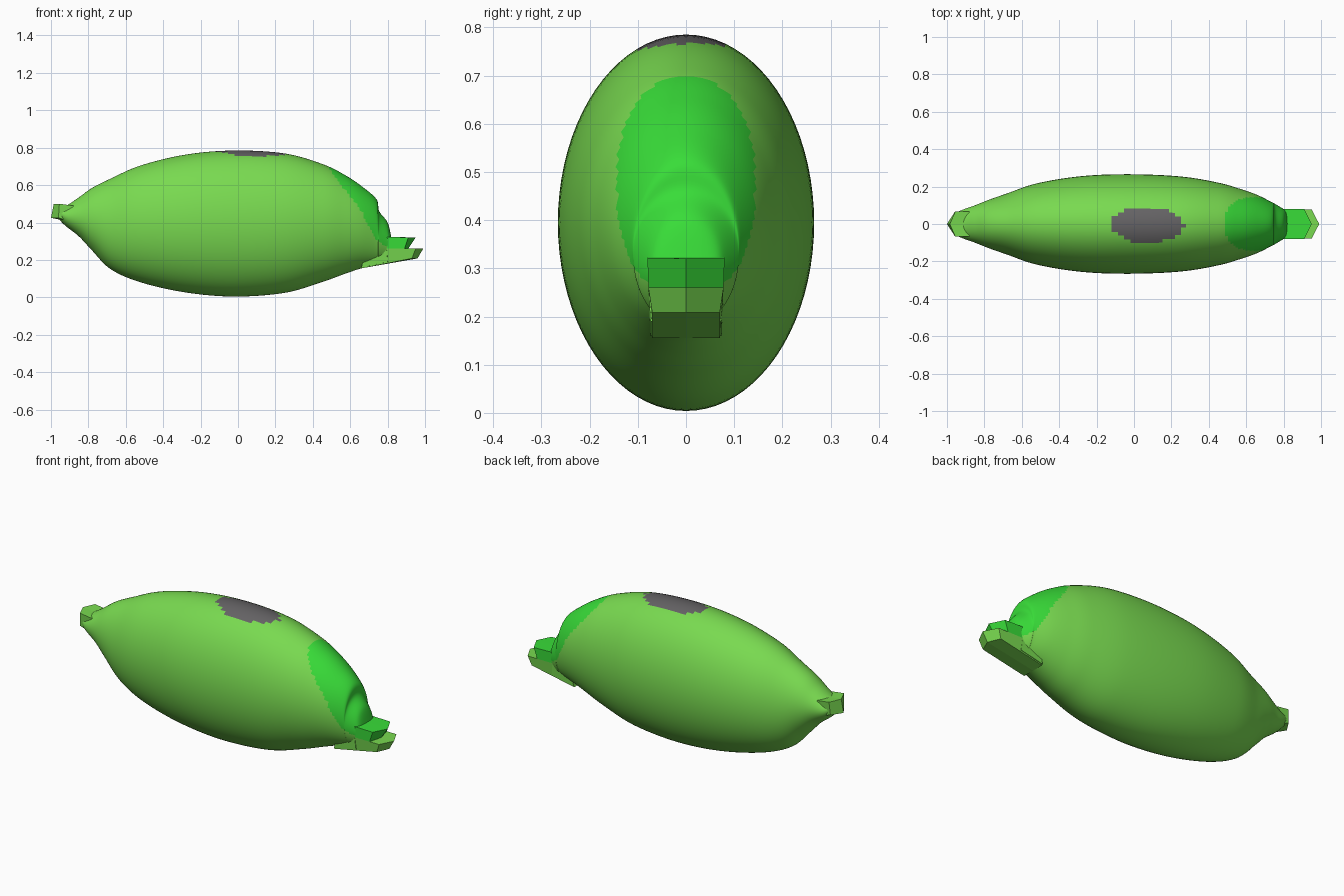
import bpy, bmesh, math

if "Cube" in bpy.data.objects:
    bpy.data.objects.remove(bpy.data.objects["Cube"])


def material(name, rgb):
    m = bpy.data.materials.new(name)
    m.diffuse_color = (*rgb, 1)
    m.use_nodes = True
    m.node_tree.nodes["Principled BSDF"].inputs["Base Color"].default_value = m.diffuse_color
    return m


green = material("leaf green", (0.19, 0.70, 0.08))
bright = material("bright green", (0.04, 0.72, 0.04))
grey = material("dark grey", (0.13, 0.125, 0.13))


def finish(name, bm, mats):
    bmesh.ops.recalc_face_normals(bm, faces=bm.faces[:])
    me = bpy.data.meshes.new(name)
    bm.to_mesh(me)
    bm.free()
    ob = bpy.data.objects.new(name, me)
    bpy.context.collection.objects.link(ob)
    for m in mats:
        me.materials.append(m)
    return ob


def spline(a, b, c, d, t):
    return tuple(0.5 * (2*q + (r-p)*t + (2*p-5*q+4*r-s)*t*t + (3*q-p-3*r+s)*t**3)
                 for p, q, r, s in zip(a, b, c, d))


# body stations: x, top z, bottom z, half width
stations = [
    (-0.96, 0.49, 0.42, 0.055), (-0.92, 0.49, 0.38, 0.075),
    (-0.85, 0.535, 0.325, 0.10), (-0.78, 0.585, 0.25, 0.128),
    (-0.68, 0.635, 0.15, 0.163), (-0.52, 0.705, 0.08, 0.217),
    (-0.28, 0.763, 0.026, 0.256), (-0.02, 0.785, 0.004, 0.266),
    (0.25, 0.769, 0.024, 0.254), (0.45, 0.713, 0.082, 0.221),
    (0.57, 0.655, 0.125, 0.187), (0.66, 0.595, 0.155, 0.155),
    (0.74, 0.525, 0.172, 0.115), (0.755, 0.46, 0.178, 0.107),
    (0.80, 0.40, 0.19, 0.08), (0.82, 0.32, 0.20, 0.07)]
STEPS, SIDES = 8, 80

rows = []
n = len(stations)
for i in range(n - 1):
    a, b, c, d = (stations[max(0, min(n - 1, i + k))] for k in (-1, 0, 1, 2))
    rows += [spline(a, b, c, d, s / STEPS) for s in range(STEPS)]
rows.append(stations[-1])

bm = bmesh.new()
rings = []
for x, top, bot, w in rows:
    ring = []
    for k in range(SIDES):
        t = math.tau * k / SIDES
        ring.append(bm.verts.new((x, w * math.sin(t),
                                  (top + bot) / 2 + (top - bot) / 2 * math.cos(t))))
    rings.append(ring)
for r, s in zip(rings, rings[1:]):
    for k in range(SIDES):
        j = (k + 1) % SIDES
        bm.faces.new((r[k], r[j], s[j], s[k]))
bm.faces.new(rings[0])
bm.faces.new(rings[-1])

# face mask at the front end and grey patch on the back
for f in bm.faces:
    f.smooth = True
    p = f.calc_center_median()
    mask_y = abs(p.y / 0.143) ** 2.4 + abs((p.z - 0.47) / 0.225) ** 2.4
    if p.x > 0.45 and mask_y < 1:
        f.material_index = 1
    elif p.z > 0.7 and ((p.x - 0.07) / 0.195) ** 2 + ((p.y + 0.005) / 0.095) ** 2 < 1:
        f.material_index = 2
body = finish("body", bm, [green, bright, grey])


# pointed block: two five-sided outlines, each (back x, back z, side x, tip x, front z, half width)
def prow(name, upper, lower, mat):
    bm = bmesh.new()
    loops = []
    for bx, bz, sx, tx, fz, w in (upper, lower):
        pts = [(bx, -w, bz), (sx, -w, fz), (tx, 0, fz), (sx, w, fz), (bx, w, bz), (bx, 0, bz)]
        loops.append([bm.verts.new(p) for p in pts])
    u, l = loops
    for k in range(6):
        j = (k + 1) % 6
        bm.faces.new((u[k], u[j], l[j], l[k]))
    for q in (u, l):
        bm.faces.new((q[0], q[1], q[2], q[5]))
        bm.faces.new((q[5], q[2], q[3], q[4]))
    return finish(name, bm, [mat])


# snout: upper and lower jaw
prow("upper_jaw", (0.72, 0.325, 0.91, 0.95, 0.32, 0.08),
     (0.70, 0.26, 0.89, 0.91, 0.26, 0.078), bright)
prow("lower_jaw", (0.72, 0.26, 0.95, 0.99, 0.26, 0.078),
     (0.66, 0.155, 0.93, 0.96, 0.208, 0.07), green)
# jaw cheeks joining the snout to the body
prow("jaw_base", (0.70, 0.318, 0.79, 0.80, 0.318, 0.081),
     (0.66, 0.16, 0.80, 0.82, 0.19, 0.074), green)
# tail stub
prow("tail_stub", (-0.88, 0.49, -0.955, -0.985, 0.50, 0.068),
     (-0.88, 0.40, -0.96, -1.0, 0.425, 0.062), green)
